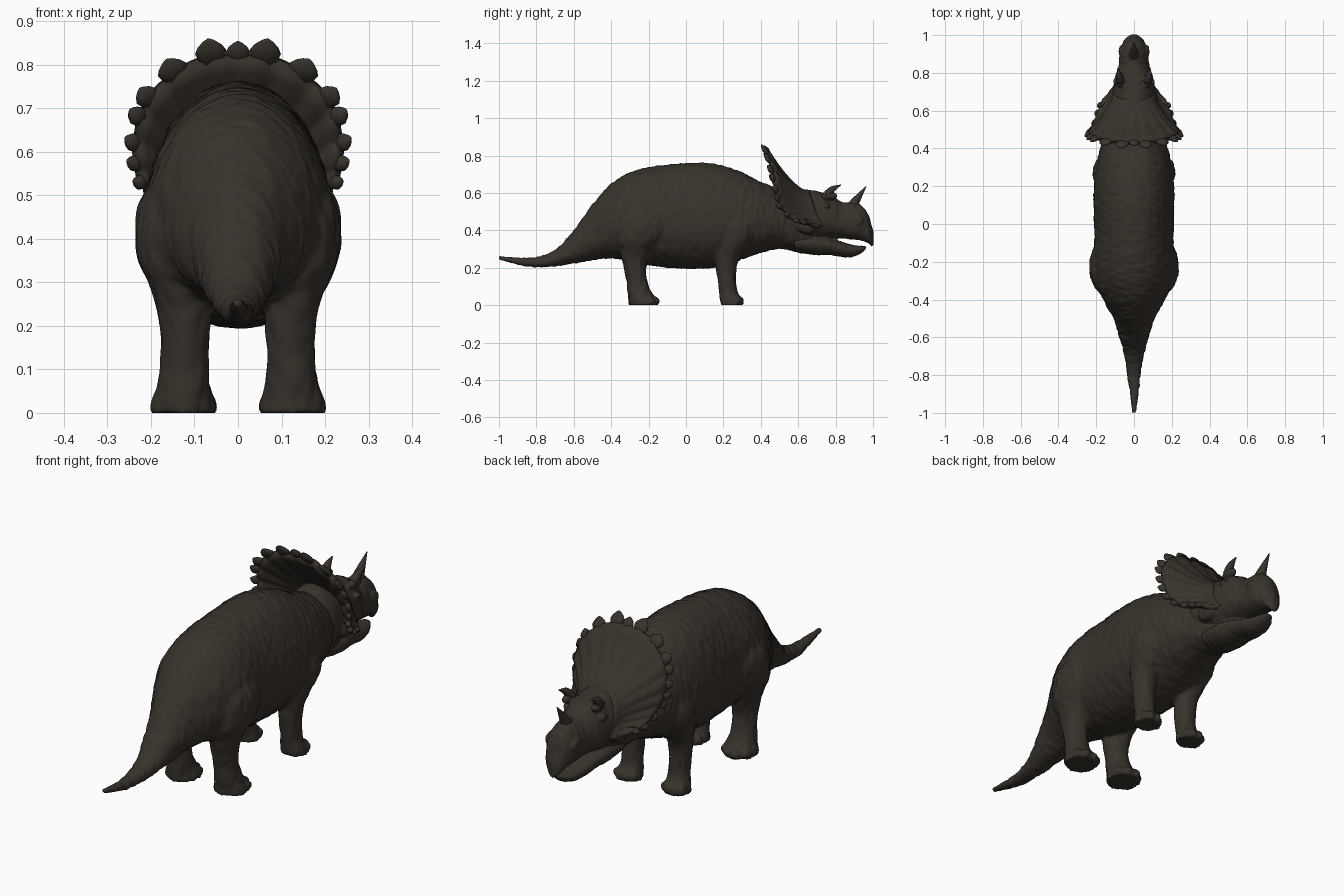
import bpy, bmesh, math
from mathutils import Vector, noise

if "Cube" in bpy.data.objects:
    bpy.data.objects.remove(bpy.data.objects["Cube"])

skin = bpy.data.materials.new("dark brown hide")
skin.diffuse_color = (0.040, 0.032, 0.024, 1)
skin.use_nodes = True
skin.node_tree.nodes["Principled BSDF"].inputs["Base Color"].default_value = skin.diffuse_color


def spline(rows, n):
    """Catmull-Rom refinement of rows of numbers."""
    out = []
    for i in range(len(rows) - 1):
        a, b, c, d = (rows[max(i - 1, 0)], rows[i], rows[i + 1], rows[min(i + 2, len(rows) - 1)])
        for s in range(n):
            t = s / n
            out.append([0.5 * (2 * q + (r - p) * t + (2 * p - 5 * q + 4 * r - w) * t * t
                               + (3 * q - p - 3 * r + w) * t ** 3) for p, q, r, w in zip(a, b, c, d)])
    out.append(list(rows[-1]))
    return out


def loft(bm, rings):
    """Closed, capped skin over rings of points."""
    rows = [[bm.verts.new(p) for p in r] for r in rings]
    n = len(rows[0])
    faces = [bm.faces.new((a[i], a[(i + 1) % n], b[(i + 1) % n], b[i]))
             for a, b in zip(rows, rows[1:]) for i in range(n)]
    faces += [bm.faces.new(rows[0][::-1]), bm.faces.new(rows[-1])]
    bmesh.ops.recalc_face_normals(bm, faces=faces)


def angles(n):
    return [2 * math.pi * i / n for i in range(n)]


def trunk(bm, rows, k=0.42):
    """Egg-shaped sections along y: (y, bottom, top, half width)."""
    rings = []
    for y, zb, zt, w in spline(rows, 4):
        zm = zb + k * (zt - zb)
        rings.append([(w * math.cos(a), y, zm + math.sin(a) * ((zt - zm) if math.sin(a) > 0 else (zm - zb)))
                      for a in angles(32)])
    loft(bm, rings)


def limb(bm, rows, side):
    """Elliptical sections down a leg: (z, x, y, rx, ry)."""
    loft(bm, [[(side * x + rx * math.cos(a), y + ry * math.sin(a), z) for a in angles(20)]
              for z, x, y, rx, ry in spline(rows, 3)])


def spike(bm, pts, n=12):
    """Tapering horn: (x, y, z, radius)."""
    pts = spline(pts, 4)
    axis = (Vector(pts[-1][:3]) - Vector(pts[0][:3])).normalized()
    u = axis.orthogonal().normalized()
    v = axis.cross(u)
    loft(bm, [[Vector(p[:3]) + p[3] * (u * math.cos(a) + v * math.sin(a)) for a in angles(n)] for p in pts])


def blob(bm, centre, size, axes=None):
    """Ellipsoid, optionally on its own axes."""
    axes = axes or (Vector((1, 0, 0)), Vector((0, 1, 0)), Vector((0, 0, 1)))
    for v in bmesh.ops.create_uvsphere(bm, u_segments=14, v_segments=10, radius=1)["verts"]:
        c = v.co.copy()
        v.co = Vector(centre) + sum((ax * c[i] * size[i] for i, ax in enumerate(axes)), Vector())


def make(name, bm, voxel=0, iterations=3, wrinkle=0):
    me = bpy.data.meshes.new(name)
    bm.to_mesh(me)
    bm.free()
    ob = bpy.data.objects.new(name, me)
    bpy.context.collection.objects.link(ob)
    if voxel:
        # fuse the overlapping forms into one skin
        m = ob.modifiers.new("fuse", 'REMESH')
        m.mode = 'VOXEL'
        m.voxel_size = voxel
        m = ob.modifiers.new("soften", 'SMOOTH')
        m.factor = 0.5
        m.iterations = iterations
        bpy.context.view_layer.update()
        dg = bpy.context.evaluated_depsgraph_get()
        me = bpy.data.meshes.new_from_object(ob.evaluated_get(dg))
        ob.modifiers.clear()
        ob.data = me
        # fine skin folds
        moves = [v.normal * wrinkle * noise.noise(Vector((v.co.x * 22, v.co.y * 55, v.co.z * 16)))
                 for v in me.vertices]
        for v, d in zip(me.vertices, moves):
            v.co += d
            v.co.z = max(v.co.z, 0)
    me.materials.clear()
    me.materials.append(skin)
    for p in me.polygons:
        p.use_smooth = True
        p.material_index = 0
    return ob


# body, tail and neck
bm = bmesh.new()
trunk(bm, [(-1.0, .243, .265, .012), (-.9, .215, .255, .024), (-.8, .203, .258, .036), (-.7, .207, .295, .052),
           (-.6, .222, .40, .078), (-.5, .24, .54, .11), (-.4, .25, .65, .165), (-.3, .235, .71, .205),
           (-.2, .215, .738, .215), (-.1, .20, .752, .21), (0, .195, .76, .212), (.1, .195, .762, .215),
           (.2, .21, .745, .212), (.3, .245, .71, .20), (.4, .28, .66, .18), (.5, .30, .62, .14),
           (.6, .285, .57, .10), (.68, .28, .48, .07)])

# legs and toes
hind = [(.56, .12, -.22, .03, .06), (.50, .13, -.22, .09, .13), (.42, .14, -.225, .098, .15),
        (.34, .137, -.25, .09, .125), (.28, .128, -.268, .07, .085), (.20, .122, -.272, .058, .06),
        (.12, .122, -.262, .056, .056), (.06, .124, -.245, .062, .066), (.03, .126, -.23, .074, .076),
        (0, .126, -.228, .08, .078)]
fore = [(.52, .11, .27, .04, .05), (.45, .135, .27, .075, .095), (.37, .142, .268, .075, .10),
        (.30, .135, .24, .064, .08), (.24, .127, .22, .055, .062), (.16, .122, .216, .05, .052),
        (.08, .122, .224, .048, .048), (.04, .124, .235, .056, .055), (0, .125, .243, .064, .058)]
for side in (-1, 1):
    for rows, fy, reach, size in ((hind, -.222, .058, .029), (fore, .247, .046, .024)):
        limb(bm, rows, side)
        for deg in (-58, -20, 20, 58):
            a = math.radians(deg)
            d = Vector((math.sin(a), math.cos(a), 0))
            blob(bm, Vector((side * .125, fy, .022)) + d * reach, (size * .7, size, .024),
                 (Vector((d.y, -d.x, 0)), d, Vector((0, 0, 1))))
make("body_and_legs", bm, .009, 4, .005)

# head: skull with beak, lower jaw, brows, cheeks and eyes
bm = bmesh.new()
trunk(bm, [(.48, .36, .60, .10), (.55, .35, .635, .12), (.62, .345, .622, .12), (.70, .35, .61, .115),
           (.78, .36, .59, .10), (.83, .358, .552, .083), (.88, .352, .552, .077), (.93, .345, .54, .07),
           (.97, .335, .495, .055), (.99, .315, .44, .036), (1.003, .32, .39, .014)], .4)
trunk(bm, [(.58, .285, .37, .09), (.68, .268, .375, .092), (.76, .268, .36, .08), (.86, .255, .33, .062),
           (.92, .268, .318, .046), (.962, .298, .318, .02)], .6)
for side in (-1, 1):
    blob(bm, (side * .075, .765, .585), (.022, .045, .022))
    blob(bm, (side * .105, .65, .43), (.035, .06, .05))
    blob(bm, (side * .098, .755, .535), (.013, .018, .016))
    blob(bm, (side * .07, .915, .455), (.012, .03, .03))
make("head", bm, .007, 2, .003)

# horns
bm = bmesh.new()
spike(bm, [(0, .885, .52, .032), (0, .915, .568, .02), (0, .963, .635, .002)])
make("nose_horn", bm)
bm = bmesh.new()
for side in (-1, 1):
    spike(bm, [(side * .073, .755, .59, .024), (side * .08, .785, .622, .016), (side * .085, .828, .643, .002)])
make("brow_horns", bm)

# frill: flares from the skull out to a curved rim
half_rim = [(0, .432, .82), (.09, .435, .81), (.17, .45, .76), (.217, .465, .70), (.235, .48, .63),
            (.23, .495, .56), (.21, .53, .50), (.192, .58, .458), (.17, .64, .44), (.125, .70, .42)]
half_root = [(0, .66, .595), (.03, .66, .595), (.06, .66, .585), (.082, .67, .565), (.095, .68, .54),
             (.10, .69, .51), (.10, .70, .48), (.10, .71, .46), (.10, .72, .44), (.095, .74, .42)]


def both(rows):
    return [(-x, y, z) for x, y, z in rows[:0:-1]] + rows


STEP, BANDS = 6, 10
rim, root = spline(both(half_rim), STEP), spline(both(half_root), STEP)


def frill_point(i, t):
    a, b = root[i], rim[i]
    f = t ** 1.6
    ripple = .005 * t * math.cos(i * 2 * math.pi / STEP)
    return Vector((a[0] + (b[0] - a[0]) * f, a[1] + (b[1] - a[1]) * t + ripple, a[2] + (b[2] - a[2]) * f))


bm = bmesh.new()
grid = [[bm.verts.new(frill_point(i, j / BANDS)) for j in range(BANDS + 1)] for i in range(len(rim))]
for a, b in zip(grid, grid[1:]):
    for j in range(BANDS):
        bm.faces.new((a[j], a[j + 1], b[j + 1], b[j]))
bmesh.ops.recalc_face_normals(bm, faces=bm.faces[:])
frill = make("frill", bm)
mod = frill.modifiers.new("thickness", 'SOLIDIFY')
mod.thickness = .024
mod.offset = 0

# leaf-shaped studs round the frill: (rim position, half width, length)
bm = bmesh.new()
mid = (len(rim) - 1) // 2
studs = [(0, .028, .04), (.75, .036, .052), (1.75, .036, .046), (2.65, .028, .04), (3.4, .023, .038),
         (4.15, .021, .036), (4.85, .019, .034), (5.5, .017, .03), (6.3, .018, .028), (7.1, .018, .026),
         (7.9, .017, .024)]
for pos, w, length in studs:
    for side in ((1,) if pos == 0 else (-1, 1)):
        i = mid + side * round(pos * STEP)
        out = (frill_point(i, 1) - frill_point(i, .85)).normalized()
        along = (Vector(rim[i + 1]) - Vector(rim[i - 1])).normalized()
        flat = along.cross(out).normalized()
        along = out.cross(flat)
        c = frill_point(i, 1)
        rings = []
        for s, r in ((-.5, .6), (0, .9), (.3, 1), (.6, .78), (.85, .42), (1, .08)):
            rings.append([c + out * s * length + along * w * r * math.cos(a) + flat * .014 * r * math.sin(a)
                          for a in angles(12)])
        loft(bm, rings)
make("frill_studs", bm)
